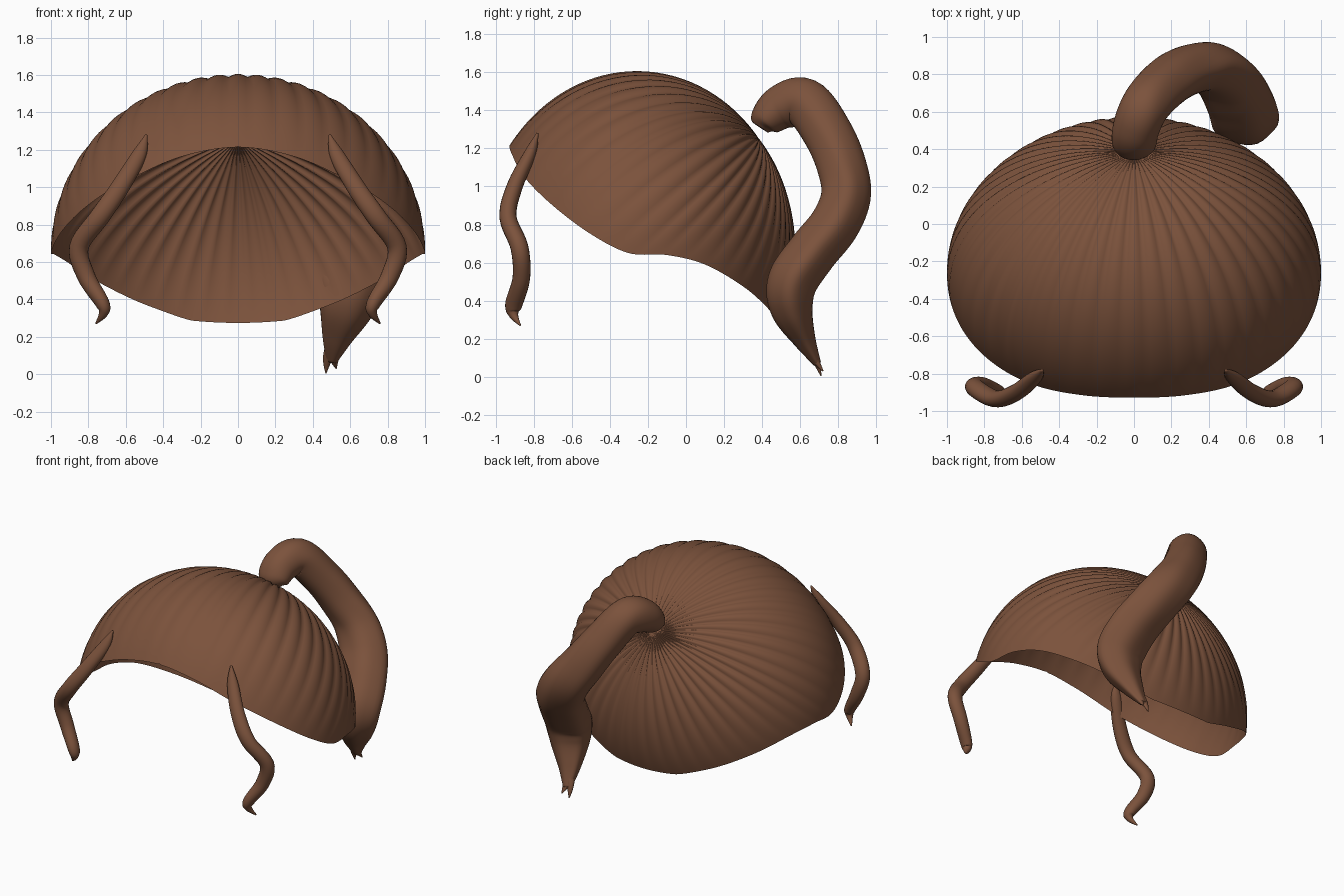
import bpy, bmesh, math
from mathutils import Vector

if "Cube" in bpy.data.objects:
    bpy.data.objects.remove(bpy.data.objects["Cube"])

brown = bpy.data.materials.new("brown_hair")
brown.diffuse_color = (0.2, 0.085, 0.045, 1)
brown.use_nodes = True
brown.node_tree.nodes["Principled BSDF"].inputs["Base Color"].default_value = brown.diffuse_color


def finish(name, bm):
    bmesh.ops.recalc_face_normals(bm, faces=bm.faces)
    me = bpy.data.meshes.new(name)
    bm.to_mesh(me)
    bm.free()
    for p in me.polygons:
        p.use_smooth = True
    me.materials.append(brown)
    ob = bpy.data.objects.new(name, me)
    bpy.context.collection.objects.link(ob)
    return ob


def spline(pts, t):
    """Catmull-Rom point at t (0..1) through pts of any dimension."""
    s = t * (len(pts) - 1)
    i = min(int(s), len(pts) - 2)
    f = s - i
    get = lambda k: pts[max(0, min(k, len(pts) - 1))]
    a, b, c, d = get(i - 1), get(i), get(i + 1), get(i + 2)
    return [0.5 * (2 * q + (r - p) * f + (2 * p - 5 * q + 4 * r - w) * f * f
                   + (3 * q - p - 3 * r + w) * f ** 3) for p, q, r, w in zip(a, b, c, d)]


def bridge(bm, rings):
    n = len(rings[0])
    for a, b in zip(rings, rings[1:]):
        for j in range(n):
            k = (j + 1) % n
            bm.faces.new((a[j], a[k], b[k], b[j]))


def lock(name, pts, steps=60, sides=32, flute=0.0):
    """Tapered tube; each point is x, y, z, half width, half depth."""
    bm = bmesh.new()
    rings = []
    for i in range(steps + 1):
        t = i / steps
        x, y, z, w, d = spline(pts, t)
        tan = (Vector(spline(pts, min(1, t + .01))[:3]) - Vector(spline(pts, max(0, t - .01))[:3])).normalized()
        side = (Vector((1, 0, 0)) - tan * tan.x).normalized()
        up = tan.cross(side)
        ring = []
        for j in range(sides):
            a = 2 * math.pi * j / sides
            k = 1 + flute * t * math.cos(5 * a)
            ring.append(bm.verts.new(Vector((x, y, z)) + side * (max(w, .003) * k * math.cos(a))
                                     + up * (max(d, .003) * k * math.sin(a))))
        rings.append(ring)
    bridge(bm, rings)
    bm.faces.new(rings[0])
    bm.faces.new(rings[-1])
    return finish(name, bm)


# pleated hair cap: part of an ellipsoid, swept from the gathering point to the rim
C, R = Vector((0, -.26, .65)), Vector((1.0, .83, .95))


def unit(y, z):
    v, w = (y - C.y) / R.y, (z - C.z) / R.z
    return v, w


rim_yz = [(-.93, 1.22), (-.915, 1.17), (-.85, 1.05), (-.7, .9), (-.5, .75), (-.3, .65),
          (-.1, .64), (.1, .59), (.3, .475), (.43, .36), (.48, .285)]
half = []
for i in range(301):
    v, w = unit(*spline(rim_yz, i / 300))
    u = 0 if i in (0, 300) else math.sqrt(max(0, 1 - v * v - w * w))
    half.append(Vector((u, v, w)).normalized())
loop = half + [Vector((-p.x, p.y, p.z)) for p in half[-2:0:-1]]
pole = Vector((0, *unit(.41, 1.28))).normalized()

# spread the pleats evenly, blending rim length and angle about the pole
ax = Vector((1, 0, 0))
ay = pole.cross(ax)
lens = [0]
for i in range(len(loop)):
    p, q = loop[i], loop[(i + 1) % len(loop)]
    a = Vector((p.dot(ax), p.dot(ay)))
    b = Vector((q.dot(ax), q.dot(ay)))
    lens.append(lens[-1] + (q - p).length + .8 * abs(a.angle_signed(b)))
PLEATS, SEG, ROWS = 46, 6, 32
N = PLEATS * SEG
bm = bmesh.new()
columns, i = [], 0
for j in range(N):
    s = lens[-1] * j / N
    while lens[i + 1] < s:
        i += 1
    f = (s - lens[i]) / max(1e-9, lens[i + 1] - lens[i])
    columns.append(loop[i].lerp(loop[(i + 1) % len(loop)], f).normalized())
rings = []
for r in range(ROWS + 1):
    v = .02 + .98 * r / ROWS
    ring = []
    for j, e in enumerate(columns):
        p = pole.slerp(e, v)
        amp = .017 * math.sin(math.pi * v ** .7)
        p = p * (1 + amp * (abs(math.cos(math.pi * j / SEG)) - .6))
        ring.append(bm.verts.new((C.x + p.x * R.x, C.y + p.y * R.y, C.z + p.z * R.z)))
    rings.append(ring)
bridge(bm, rings)
bm.faces.new(rings[0])
finish("hair_cap", bm)

# ponytail, tied at the gathering point and swinging down to one side
lock("ponytail", [
    (0, .39, 1.31, .07, .05), (0, .42, 1.35, .115, .09), (.01, .51, 1.42, .125, .12),
    (.06, .63, 1.435, .13, .13), (.17, .75, 1.27, .14, .13), (.28, .82, 1.1, .15, .13),
    (.39, .84, .95, .16, .13), (.49, .78, .8, .17, .13), (.56, .66, .65, .18, .13),
    (.59, .56, .5, .18, .13), (.575, .555, .36, .15, .11), (.53, .62, .2, .085, .06),
    (.5, .69, .07, .03, .02)], steps=90, flute=.05)
# split ends of the ponytail
for n, (x, y, z) in enumerate([(.47, .71, .005), (.525, .72, .03)]):
    lock(f"ponytail_tip_{n + 1}", [(.53, .63, .2, .05, .04), (.5 + (x - .5) * .6, .68, .09, .028, .02),
                                   (x, y, z, .003, .003)], steps=16, sides=12)

# loose wavy locks framing the face
for s, label in ((-1, "left"), (1, "right")):
    lock(f"front_lock_{label}", [
        (s * .49, -.78, 1.28, .006, .006), (s * .53, -.82, 1.17, .04, .032),
        (s * .63, -.9, 1.0, .05, .042), (s * .74, -.935, .84, .053, .045),
        (s * .85, -.875, .68, .052, .047), (s * .81, -.865, .52, .048, .046),
        (s * .725, -.905, .38, .038, .045), (s * .72, -.905, .325, .025, .025),
        (s * .76, -.87, .27, .004, .004)], steps=50, sides=20)
